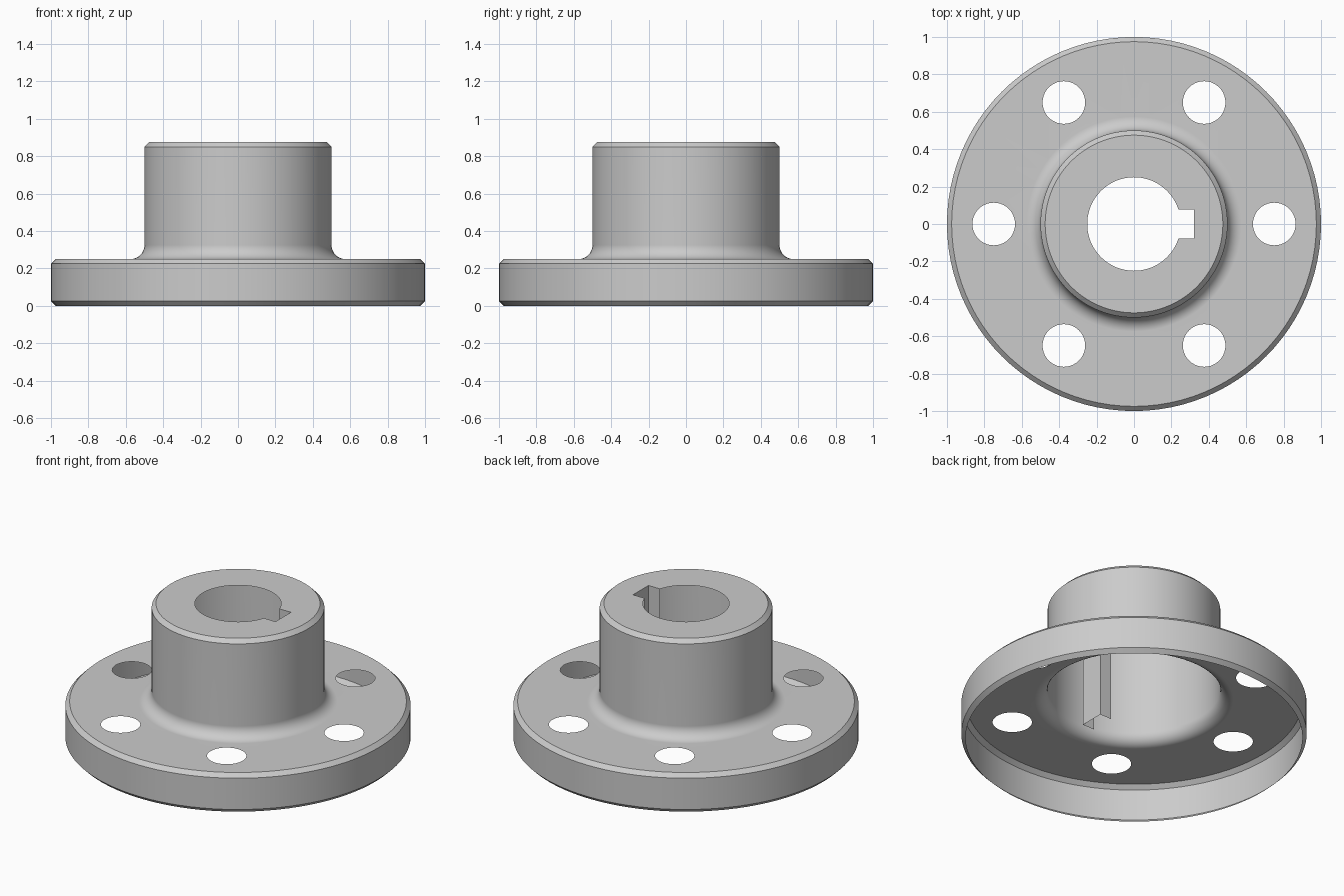
import bpy, bmesh
from math import sin, cos, pi, asin, radians

cube = bpy.data.objects.get("Cube")
if cube:
    bpy.data.objects.remove(cube, do_unlink=True)

SEG = 96
TOP, PLATE = 0.875, 0.25           # hub top and flange top heights
HUB_R, BEVEL, FILLET = 0.5, 0.025, 0.075
BORE_R, KEY_X, KEY_Y = 0.25, 0.32, 0.078
HOLE_R, BOLT_R = 0.114, 0.75

grey = bpy.data.materials.new("plain grey")
grey.use_nodes = True
colour = (0.6, 0.6, 0.6, 1)
grey.diffuse_color = colour
grey.node_tree.nodes["Principled BSDF"].inputs["Base Color"].default_value = colour


def finish(bm, name):
    mesh = bpy.data.meshes.new(name)
    bm.to_mesh(mesh)
    bm.free()
    mesh.materials.append(grey)
    obj = bpy.data.objects.new(name, mesh)
    bpy.context.collection.objects.link(obj)
    return obj


def circle(r, cx=0, cy=0, n=SEG):
    return [(cx + r * cos(2 * pi * i / n), cy + r * sin(2 * pi * i / n)) for i in range(n)]


def ring(bm, points, z):
    return [bm.verts.new((x, y, z)) for x, y in points]


def loop_edges(bm, verts):
    pairs = zip(verts, verts[1:] + verts[:1])
    return [bm.edges.get(p) or bm.edges.new(p) for p in pairs]


def lathe(bm, profile):
    """Skin circular rings from bottom to top; return the first and last ring."""
    rings = [ring(bm, circle(r), z) for r, z in profile]
    for low, high in zip(rings, rings[1:]):
        for i in range(SEG):
            j = (i + 1) % SEG
            bm.faces.new((low[i], low[j], high[j], high[i]))
    return rings[0], rings[-1]


def flat_face(bm, *loops):
    """Fill an outline with holes, facing up."""
    edges = [e for loop in loops for e in loop_edges(bm, loop)]
    made = bmesh.ops.triangle_fill(bm, edges=edges, use_beauty=True, normal=(0, 0, 1))
    for f in made["geom"]:
        if isinstance(f, bmesh.types.BMFace):
            f.normal_update()
            if f.normal.z < 0:
                f.normal_flip()


# Flange and hub: an open-bottomed shell
bm = bmesh.new()
_, flange_top = lathe(bm, [(1 - BEVEL, 0), (1, BEVEL), (1, PLATE - BEVEL), (1 - BEVEL, PLATE)])
steps = 8
fillet = []
for i in range(steps + 1):
    a = pi / 2 * i / steps
    fillet.append((HUB_R + FILLET * (1 - sin(a)), PLATE + FILLET * (1 - cos(a))))
hub_base, hub_top = lathe(bm, fillet + [(HUB_R, TOP - BEVEL), (HUB_R - BEVEL, TOP)])

# Flange face with six bolt holes
holes = [ring(bm, circle(HOLE_R, BOLT_R * cos(k * pi / 3), BOLT_R * sin(k * pi / 3), 40), PLATE)
         for k in range(6)]
flat_face(bm, flange_top, hub_base, *holes)

# Hub face with the bore and keyway opening
start = asin(KEY_Y / BORE_R)
sweep = 2 * pi - 2 * start
bore = [(BORE_R * cos(start + sweep * i / 72), BORE_R * sin(start + sweep * i / 72))
        for i in range(73)]
keyway = [bore[-1], (KEY_X, -KEY_Y), (KEY_X, KEY_Y), bore[0]]
flat_face(bm, hub_top, ring(bm, bore + keyway[1:3], TOP))
body = finish(bm, "flange_and_hub")

# Keyway walls running the full height
bm = bmesh.new()
low, high = ring(bm, keyway, 0), ring(bm, keyway, TOP)
for i in range(3):
    bm.faces.new((low[i], high[i], high[i + 1], low[i + 1]))
finish(bm, "keyway_walls")

# Smooth round surfaces, crisp bevels
bpy.ops.object.select_all(action='DESELECT')
body.select_set(True)
bpy.context.view_layer.objects.active = body
bpy.ops.object.shade_smooth_by_angle(angle=radians(30))
weighted = body.modifiers.new("even_shading", 'WEIGHTED_NORMAL')
weighted.keep_sharp = True
